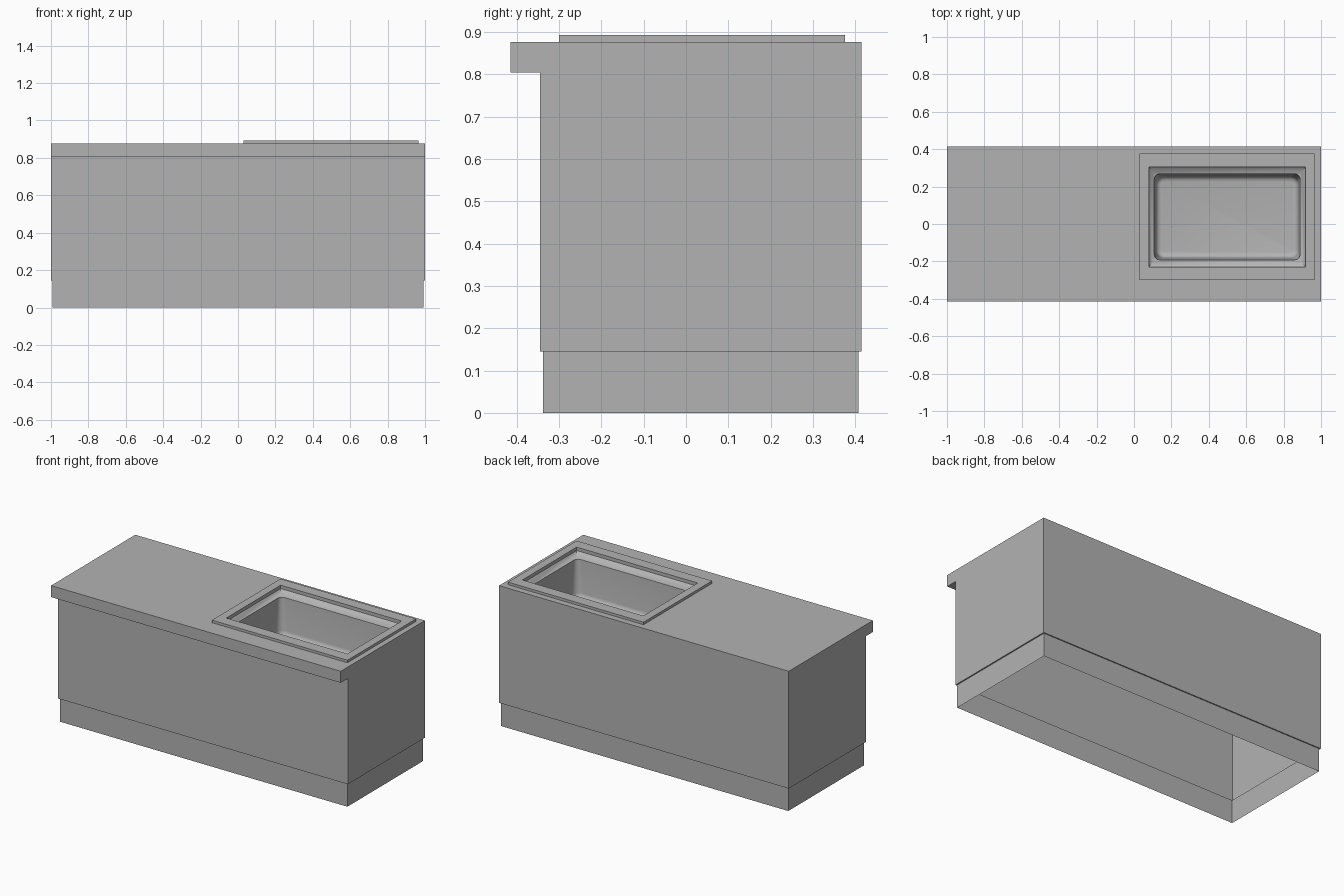
import bpy, bmesh, math

cube = bpy.data.objects.get("Cube")
if cube:
    bpy.data.objects.remove(cube, do_unlink=True)

GREY = (0.45, 0.45, 0.45, 1.0)
mat = bpy.data.materials.new("plain grey")
mat.use_nodes = True
mat.diffuse_color = GREY
mat.node_tree.nodes["Principled BSDF"].inputs["Base Color"].default_value = GREY

STEPS = 6  # segments per rounded corner


def ring(cx, cy, hx, hy, z, r=0.0):
    """Counter-clockwise rectangle, optionally with rounded corners."""
    pts = []
    for k, (sx, sy) in enumerate(((1, 1), (-1, 1), (-1, -1), (1, -1))):
        for i in range(STEPS + 1):
            a = (k + i / STEPS) * math.pi / 2
            pts.append((cx + sx * (hx - r) + r * math.cos(a),
                        cy + sy * (hy - r) + r * math.sin(a), z))
    return pts


def loft(name, rings, cap=False):
    """Skin a stack of rings; the last one can be closed."""
    bm = bmesh.new()
    rows = [[bm.verts.new(p) for p in pts] for pts in rings]
    for low, high in zip(rows, rows[1:]):
        n = len(low)
        for i in range(n):
            j = (i + 1) % n
            bm.faces.new((low[i], low[j], high[j], high[i]))
    if cap:
        bm.faces.new(rows[-1])
    bmesh.ops.remove_doubles(bm, verts=bm.verts, dist=1e-5)
    mesh = bpy.data.meshes.new(name)
    bm.to_mesh(mesh)
    bm.free()
    mesh.materials.append(mat)
    obj = bpy.data.objects.new(name, mesh)
    bpy.context.collection.objects.link(obj)
    return obj


def sink_ring(hx, hy, z, r=0.0):
    return ring(0.498, 0.038, hx, hy, z, r)


def body_ring(z):
    return ring(0, 0.035, 1, 0.38, z)


# Recessed base, open underneath, with the small step out to the cabinet
loft("plinth", [ring(0, 0.035, 0.992, 0.373, 0),
                ring(0, 0.035, 0.992, 0.373, 0.145),
                body_ring(0.145)])

# Cabinet walls
loft("cabinet", [body_ring(0.145), body_ring(0.805)])

# Worktop with the sink opening, and the underside of its front overhang
loft("worktop", [ring(0, 0, 1, 0.415, 0.805),
                 ring(0, 0, 1, 0.415, 0.877),
                 sink_ring(0.418, 0.268, 0.877)])
under = loft("overhang_underside", [ring(0, -0.38, 1, 0.035, 0.805)], cap=True)
under.data.flip_normals()

# Sink: raised rim, sloped shoulder, narrow ledge and rounded basin
FLOOR, FILLET = 0.615, 0.03
rings = [sink_ring(0.468, 0.338, 0.877),
         sink_ring(0.468, 0.338, 0.893),
         sink_ring(0.418, 0.268, 0.893),
         sink_ring(0.418, 0.268, 0.872),
         sink_ring(0.398, 0.240, 0.850),
         sink_ring(0.390, 0.230, 0.845, 0.03)]
for i in range(5):
    a = i / 4 * math.pi / 2
    inset = FILLET * (1 - math.cos(a))
    rings.append(sink_ring(0.382 - inset, 0.219 - inset,
                           FLOOR + FILLET * (1 - math.sin(a)), 0.045 - inset))
sink = loft("sink", rings, cap=True)

bpy.ops.object.select_all(action='DESELECT')
sink.select_set(True)
bpy.context.view_layer.objects.active = sink
bpy.ops.object.shade_smooth_by_angle(angle=math.radians(30))
